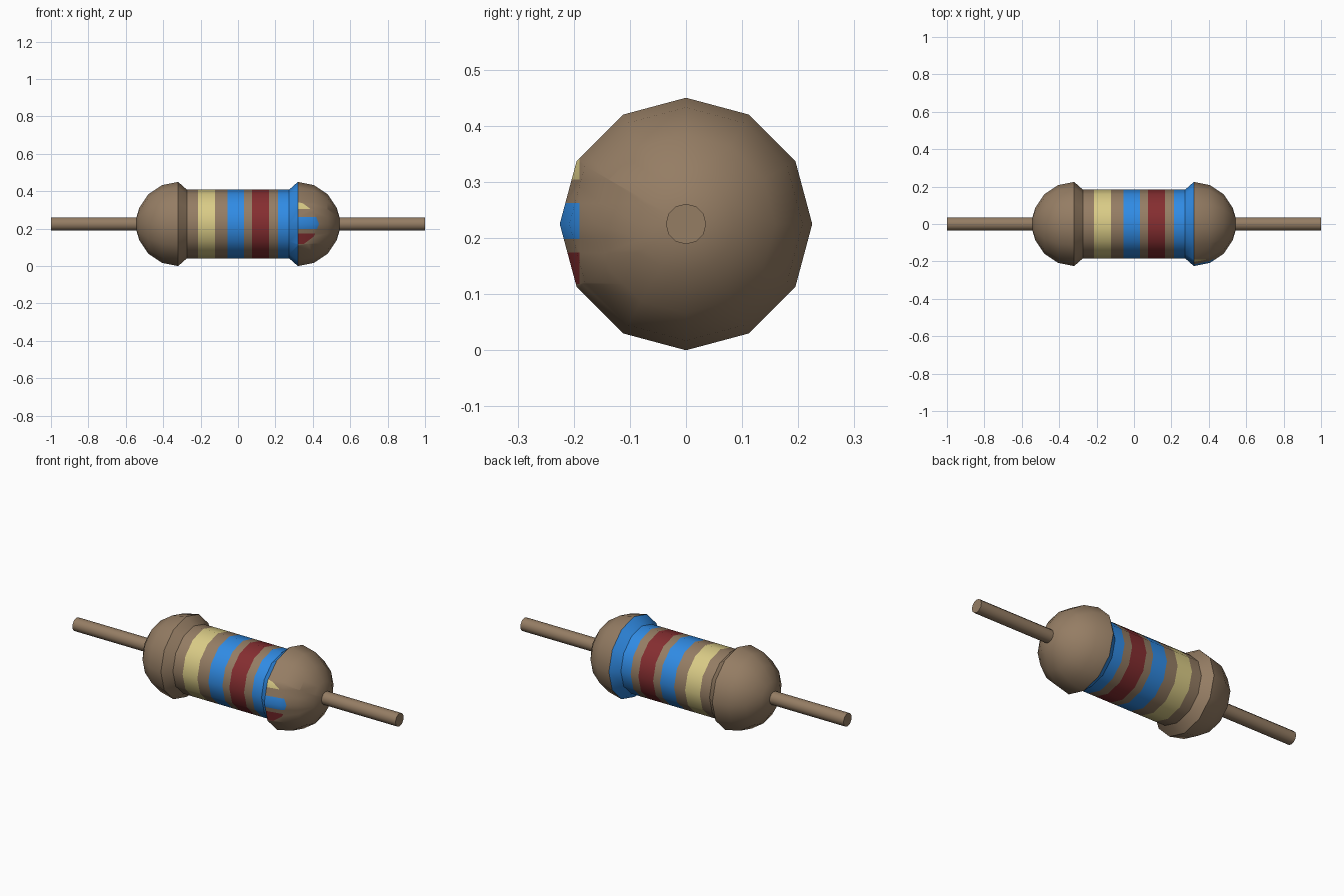
import bpy, bmesh, math
from mathutils import Vector

if "Cube" in bpy.data.objects:
    bpy.data.objects.remove(bpy.data.objects["Cube"])

SIDES = 12
R = 0.225          # end cap radius, also the height of the axis
BODY_R = 0.184
CAP_X = 0.32       # centre of each round cap
NECK_X = 0.274     # where the caps meet the body


def material(name, rgb):
    m = bpy.data.materials.new(name)
    m.diffuse_color = (*rgb, 1)
    m.use_nodes = True
    m.node_tree.nodes["Principled BSDF"].inputs["Base Color"].default_value = m.diffuse_color
    return m


MATS = [material("tan", (0.30, 0.205, 0.127)),
        material("pale yellow", (0.70, 0.60, 0.24)),
        material("blue", (0.03, 0.26, 0.78)),
        material("dark red", (0.235, 0.027, 0.03))]
TAN, YELLOW, BLUE, RED = range(4)


def lathe(profile, colours):
    """Revolve (x, radius) points about the x axis, one colour per segment."""
    bm = bmesh.new()
    rings = []
    for x, r in profile:
        if r == 0:
            rings.append([bm.verts.new((x, 0, R))] * SIDES)
        else:
            rings.append([bm.verts.new((x, r * math.cos(a), R + r * math.sin(a)))
                          for a in (math.tau * i / SIDES for i in range(SIDES))])
    for a, b, col in zip(rings, rings[1:], colours):
        for i in range(SIDES):
            j = (i + 1) % SIDES
            quad = list(dict.fromkeys((a[i], b[i], b[j], a[j])))
            bm.faces.new(quad).material_index = col
    return bm


def finish(name, bm, outward=True):
    # profiles run towards +x unless outward is False
    bm.normal_update()
    for f in bm.faces:
        c = f.calc_center_median() - Vector((0, 0, R))
        mid = Vector((CAP_X * (1 if c.x > 0 else -1) if abs(c.x) > NECK_X else c.x, 0, 0))
        if f.normal.dot(c - mid) < 0:
            f.normal_flip()
    mesh = bpy.data.meshes.new(name)
    bm.to_mesh(mesh)
    bm.free()
    for m in MATS:
        mesh.materials.append(m)
    ob = bpy.data.objects.new(name, mesh)
    bpy.context.collection.objects.link(ob)
    bpy.ops.object.select_all(action='DESELECT')
    ob.select_set(True)
    bpy.context.view_layer.objects.active = ob
    bpy.ops.object.shade_smooth_by_angle(angle=math.radians(36))
    return ob


# Banded body
stops = [-NECK_X, -0.214, -0.123, -0.055, 0.032, 0.075, 0.166, 0.214, NECK_X]
finish("banded_body", lathe([(x, BODY_R) for x in stops],
                            [TAN, YELLOW, TAN, BLUE, TAN, RED, TAN, BLUE]))

# Rounded end caps; the last blue band runs up the right neck
for side, name, neck in ((-1, "left_cap", TAN), (1, "right_cap", BLUE)):
    arc = [math.radians(22.5 * i) for i in range(4)]
    profile = [(side * NECK_X, BODY_R)]
    profile += [(side * (CAP_X + R * math.sin(a)), R * math.cos(a)) for a in arc]
    profile += [(side * (CAP_X + R * math.sin(math.radians(90))), 0)]
    # a small ring keeps the end blunt
    profile.insert(-1, (side * (CAP_X + R * 0.985), 0.04))
    bm = lathe(profile, [neck] + [TAN] * 5)
    if side > 0:
        # Paint patches on the front of the right cap, cut in as faces
        patches = [(0.304, 0.341, YELLOW), (0.198, 0.262, BLUE), (0.118, 0.174, RED)]
        cuts = [((0, -0.19, 0), (0, 1, 0))]
        cuts += [((0, 0, z), (0, 0, 1)) for p in patches for z in p[:2]]
        for co, no in cuts:
            near = [f for f in bm.faces if f.calc_center_median().y < -0.1
                    and f.calc_center_median().x > CAP_X]
            geom = near + list({e for f in near for e in f.edges}) \
                + list({v for f in near for v in f.verts})
            bmesh.ops.bisect_plane(bm, geom=geom, plane_co=co, plane_no=no)
        for f in bm.faces:
            c = f.calc_center_median()
            if c.x > CAP_X and c.y < -0.19:
                for lo, hi, col in patches:
                    if lo < c.z < hi:
                        f.material_index = col
    finish(name, bm)

# Wire leads
for side, name in ((-1, "left_lead"), (1, "right_lead")):
    finish(name, lathe([(side * 0.53, 0.036), (side * 1.0, 0.036), (side * 1.0, 0)],
                       [TAN, TAN]))
